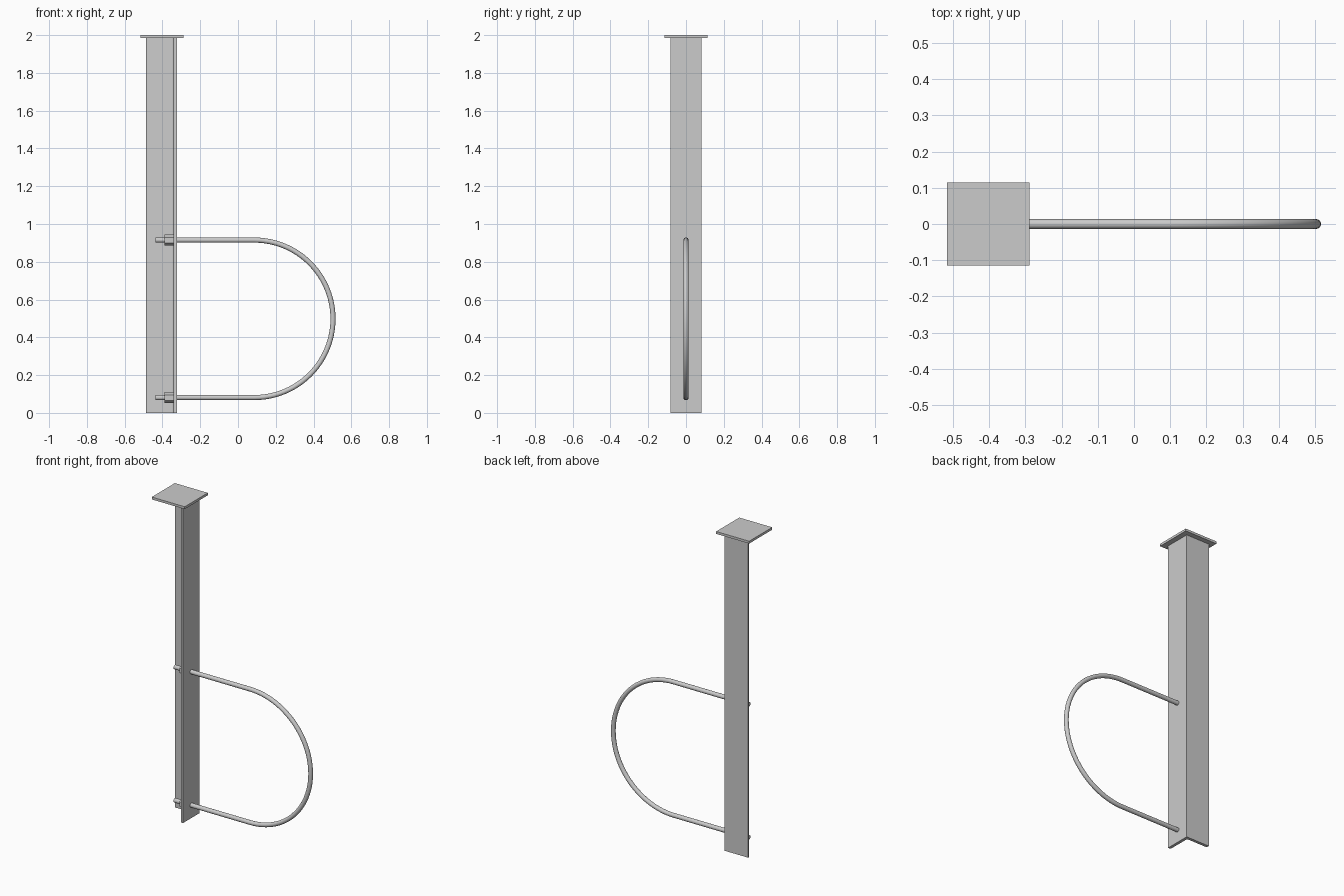
import bpy, bmesh, math
from mathutils import Matrix

if "Cube" in bpy.data.objects:
    bpy.data.objects.remove(bpy.data.objects["Cube"])

def finish(name, bm, smooth=False):
    bmesh.ops.recalc_face_normals(bm, faces=bm.faces)
    me = bpy.data.meshes.new(name)
    bm.to_mesh(me)
    bm.free()
    ob = bpy.data.objects.new(name, me)
    bpy.context.collection.objects.link(ob)
    if smooth:
        bpy.ops.object.select_all(action='DESELECT')
        ob.select_set(True)
        bpy.context.view_layer.objects.active = ob
        bpy.ops.object.shade_smooth_by_angle(angle=math.radians(35))
    return ob

def arc(cx, cy, r, a0, a1, n=6):
    return [(cx + r * math.cos(math.radians(a0 + (a1 - a0) * i / n)),
             cy + r * math.sin(math.radians(a0 + (a1 - a0) * i / n))) for i in range(n + 1)]

# Post: L-angle, heel at +x +y, rounded inner toes and root
X0, X1, Y0, Y1, T = -0.487, -0.323, -0.082, 0.082, 0.0185
R = 0.010
profile = [(X1, Y1), (X0, Y1)]
profile += arc(X0 + R, Y1 - T + R, R, 180, 270)
profile += arc(X1 - T - R, Y1 - T - R, R, 90, 0)
profile += arc(X1 - T + R, Y0 + R, R, 180, 270)
profile += [(X1, Y0)]
bm = bmesh.new()
face = bm.faces.new([bm.verts.new((x, y, 0)) for x, y in profile])
ext = bmesh.ops.extrude_face_region(bm, geom=[face])
bmesh.ops.translate(bm, vec=(0, 0, 1.985),
                    verts=[v for v in ext['geom'] if isinstance(v, bmesh.types.BMVert)])
finish("angle_post", bm, True)

# Square cap plate
bm = bmesh.new()
bmesh.ops.create_cube(bm, size=1, matrix=Matrix.Translation((-0.403, 0, 1.9925))
                      @ Matrix.Diagonal((0.228, 0.228, 0.015, 1)))
finish("cap_plate", bm)

# Bent rod: rings swept along a U-shaped path
ROD, BEND, CX, CZ = 0.0135, 0.417, 0.086, 0.498
path = [(-0.437, CZ - BEND, -90)]
path += [(x, z, -90 + 180 * i / 48) for i, (x, z) in enumerate(arc(CX, CZ, BEND, -90, 90, 48))]
path += [(-0.437, CZ + BEND, 90)]
SIDES = 24
bm = bmesh.new()
rings = []
for x, z, a in path:
    a = math.radians(a)
    ring = []
    for k in range(SIDES):
        t = 2 * math.pi * k / SIDES
        u = ROD * math.cos(t)
        ring.append(bm.verts.new((x + u * math.cos(a), ROD * math.sin(t), z + u * math.sin(a))))
    rings.append(ring)
for a, b in zip(rings, rings[1:]):
    for k in range(SIDES):
        j = (k + 1) % SIDES
        bm.faces.new((a[k], a[j], b[j], b[k]))
bm.faces.new(rings[0])
bm.faces.new(rings[-1])
finish("bent_rod", bm, True)

# Hex nuts behind the flange
for name, z in (("lower_nut", CZ - BEND), ("upper_nut", CZ + BEND)):
    bm = bmesh.new()
    lo, hi = [], []
    for k in range(6):
        t = math.radians(90 + 60 * k)
        y, dz = 0.029 * math.cos(t), 0.029 * math.sin(t)
        lo.append(bm.verts.new((-0.388, y, z + dz)))
        hi.append(bm.verts.new((X1 - T, y, z + dz)))
    for k in range(6):
        j = (k + 1) % 6
        bm.faces.new((lo[k], lo[j], hi[j], hi[k]))
    bm.faces.new(lo)
    bm.faces.new(hi)
    finish(name, bm)
